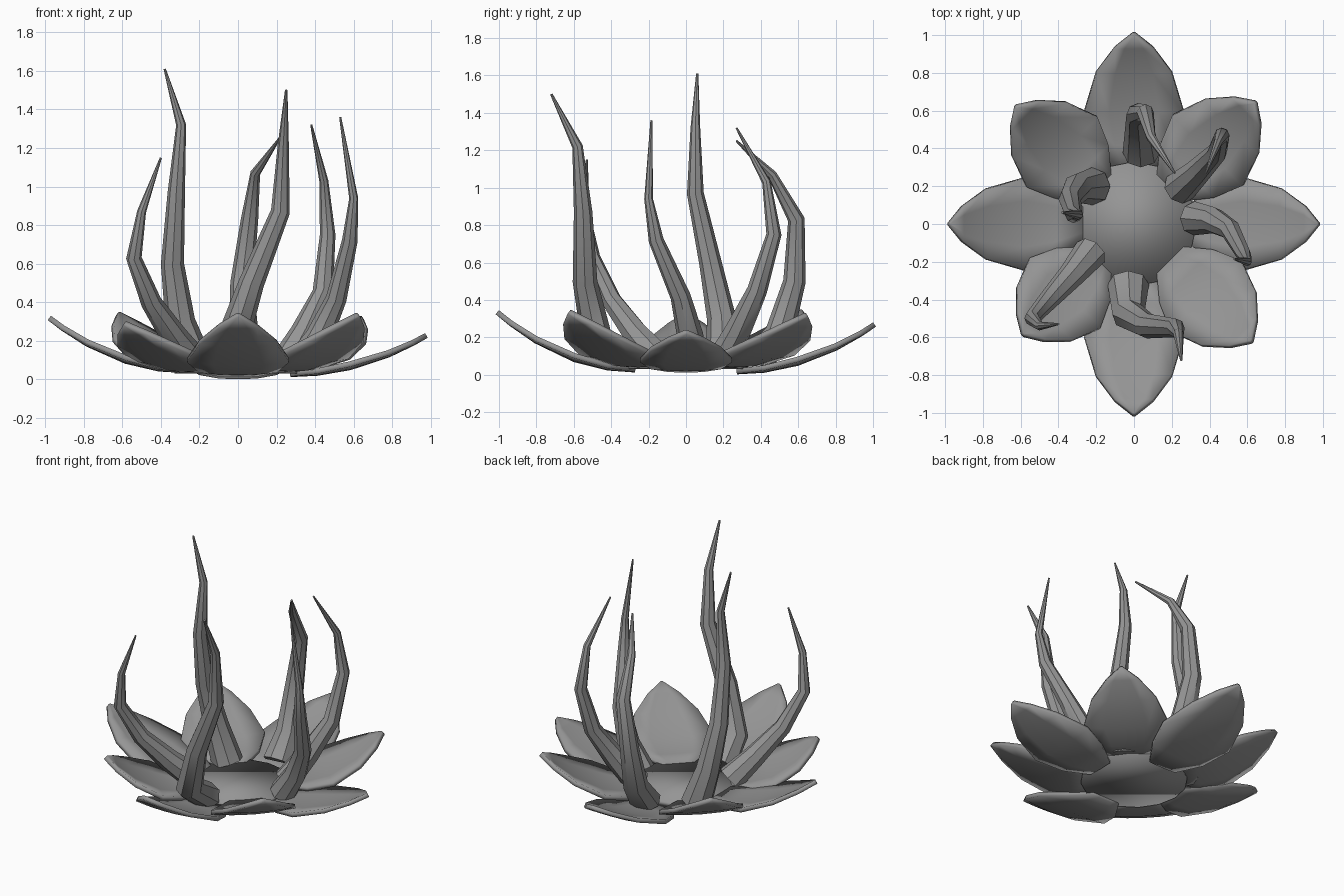
import bpy, bmesh, math
from mathutils import Vector

if "Cube" in bpy.data.objects:
    bpy.data.objects.remove(bpy.data.objects["Cube"], do_unlink=True)

grey = bpy.data.materials.new("stone_grey")
grey.use_nodes = True
grey.diffuse_color = (0.3, 0.3, 0.3, 1)
grey.node_tree.nodes["Principled BSDF"].inputs["Base Color"].default_value = (0.3, 0.3, 0.3, 1)


def finish(name, bm, thickness=0):
    mesh = bpy.data.meshes.new(name)
    bm.to_mesh(mesh)
    bm.free()
    obj = bpy.data.objects.new(name, mesh)
    bpy.context.collection.objects.link(obj)
    mesh.materials.append(grey)
    if thickness:
        mod = obj.modifiers.new("Thickness", 'SOLIDIFY')
        mod.thickness = thickness
        mod.offset = -1
    bpy.ops.object.select_all(action='DESELECT')
    obj.select_set(True)
    bpy.context.view_layer.objects.active = obj
    bpy.ops.object.shade_smooth_by_angle(angle=math.radians(40))
    return obj


# Centre disc
bm = bmesh.new()
bmesh.ops.create_circle(bm, cap_ends=True, segments=16, radius=0.33)
for v in bm.verts:
    v.co.z = 0.06
finish("centre_disc", bm, 0.03)

# Petals: outline as (fraction of length, half width)
OUTLINE = [(0, 0.1), (0.2, 0.2), (0.44, 0.262), (0.72, 0.2), (0.9, 0.1), (1, 0.006)]
COLUMNS = [-1, -0.5, 0, 0.5, 1]


def petal(name, angle, reach, tip_z, base_z, width=1.0):
    bm = bmesh.new()
    c, s = math.cos(math.radians(angle)), math.sin(math.radians(angle))
    rows = []
    for t, half in OUTLINE:
        r = 0.27 + (reach - 0.27) * t
        z = base_z + (tip_z - base_z) * t ** 2.1
        row = []
        for u in COLUMNS:
            w = u * half * width
            row.append(bm.verts.new((r * c - w * s, r * s + w * c, z + 0.3 * w * w)))
        rows.append(row)
    for a, b in zip(rows, rows[1:]):
        for i in range(len(COLUMNS) - 1):
            bm.faces.new((a[i], b[i], b[i + 1], a[i + 1]))
    finish(name, bm, 0.028)


petal("petal_left", 0, 0.97, 0.24, 0.04, 0.93)
petal("petal_back_left", 45, 0.9, 0.33, 0.06)
petal("petal_back", 90, 1.0, 0.28, 0.03)
petal("petal_back_right", 135, 0.87, 0.35, 0.06)
petal("petal_right", 180, 0.97, 0.33, 0.06, 0.93)
petal("petal_front_right", 225, 0.82, 0.3, 0.06)
petal("petal_front", 270, 1.0, 0.345, 0.04)
petal("petal_front_left", 315, 0.87, 0.345, 0.06)

# Tentacles: tapered tubes lofted along bent paths
RADII = [0.1, 0.078, 0.06, 0.045, 0.026, 0.006]
SIDES = 8


def tentacle(name, path, scale=1.0):
    pts = [Vector(p) for p in path]
    bm = bmesh.new()
    rings = []
    for i, p in enumerate(pts):
        before, after = pts[max(i - 1, 0)], pts[min(i + 1, len(pts) - 1)]
        tangent = (after - before).normalized()
        side = Vector((0, 1, 0)).cross(tangent).normalized()
        up = tangent.cross(side)
        ring = []
        for k in range(SIDES):
            a = math.tau * k / SIDES
            ring.append(bm.verts.new(p + (side * math.cos(a) + up * math.sin(a)) * RADII[i] * scale))
        if i == 0:
            for v in ring:
                v.co.z = max(v.co.z, 0.035)
        rings.append(ring)
    for a, b in zip(rings, rings[1:]):
        for k in range(SIDES):
            n = (k + 1) % SIDES
            bm.faces.new((a[k], a[n], b[n], b[k]))
    bm.faces.new(rings[0][::-1])
    bm.faces.new(rings[-1])
    bmesh.ops.recalc_face_normals(bm, faces=bm.faces)
    finish(name, bm)


tentacle("tentacle_front", [(-0.03, -0.32, 0.06), (-0.03, -0.48, 0.2), (0.07, -0.54, 0.5),
                            (0.22, -0.55, 0.87), (0.235, -0.58, 1.22), (0.25, -0.72, 1.5)], 1.1)
tentacle("tentacle_front_right", [(-0.23, -0.15, 0.08), (-0.33, -0.27, 0.22), (-0.45, -0.4, 0.4),
                                  (-0.54, -0.5, 0.63), (-0.5, -0.54, 0.87), (-0.4, -0.53, 1.15)], 0.9)
tentacle("tentacle_back_right", [(-0.22, 0.2, 0.06), (-0.3, 0.19, 0.3), (-0.34, 0.13, 0.6),
                                 (-0.32, 0.05, 0.97), (-0.295, 0.05, 1.32), (-0.38, 0.06, 1.61)])
tentacle("tentacle_back", [(0.04, 0.38, 0.06), (0.03, 0.5, 0.22), (0.02, 0.58, 0.5),
                           (0.06, 0.59, 0.83), (0.09, 0.46, 1.07), (0.215, 0.27, 1.25)])
tentacle("tentacle_back_left", [(0.24, 0.19, 0.06), (0.34, 0.28, 0.24), (0.44, 0.38, 0.45),
                                (0.465, 0.47, 0.75), (0.445, 0.43, 1.03), (0.38, 0.27, 1.32)], 0.9)
tentacle("tentacle_left", [(0.32, 0.03, 0.06), (0.42, 0.02, 0.22), (0.51, -0.03, 0.42),
                           (0.58, -0.16, 0.72), (0.6, -0.2, 0.94), (0.53, -0.185, 1.36)], 0.9)
